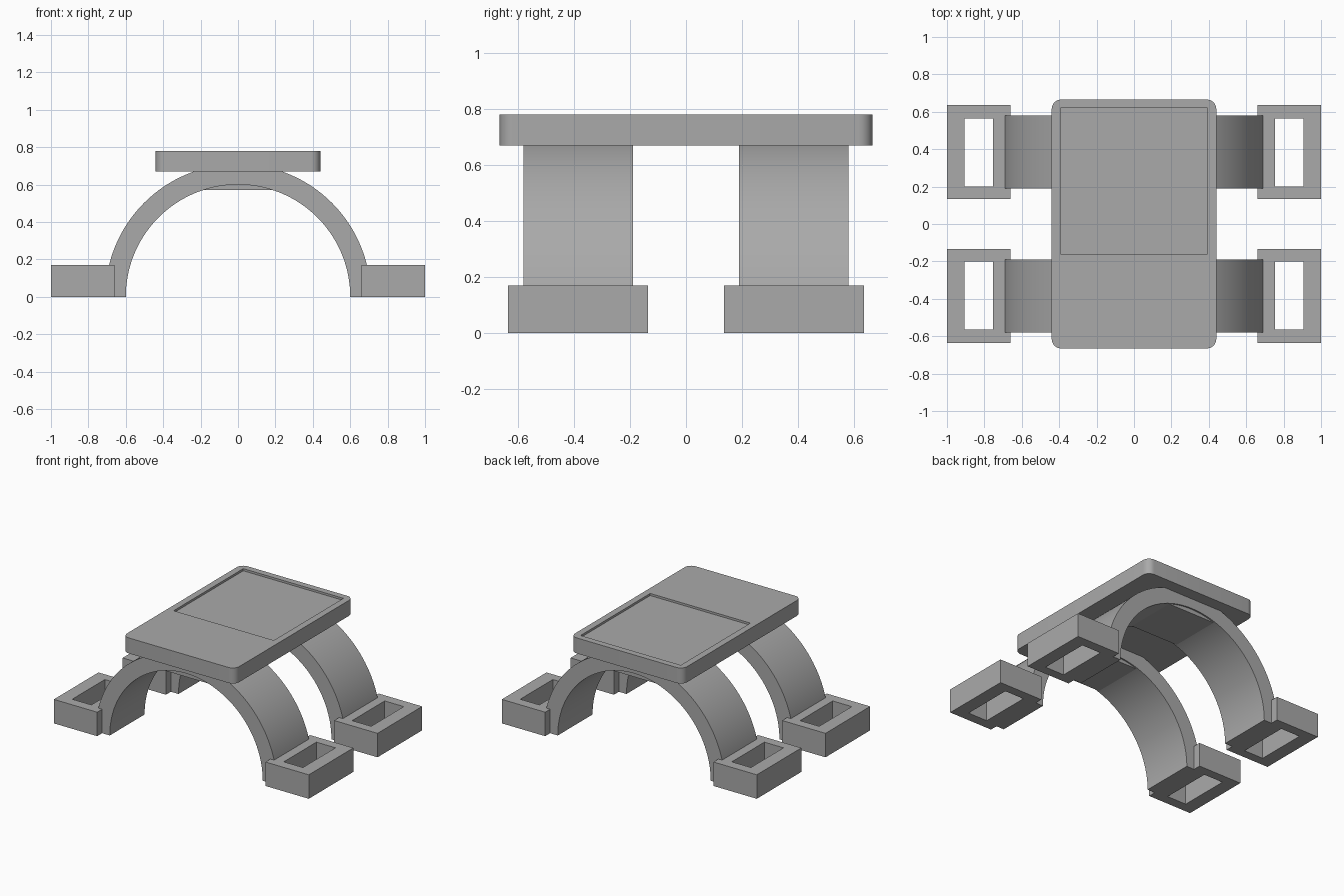
import bpy, bmesh, math

if "Cube" in bpy.data.objects:
    bpy.data.objects.remove(bpy.data.objects["Cube"], do_unlink=True)

grey = bpy.data.materials.new("plain_grey")
grey.use_nodes = True
GREY = (0.4, 0.4, 0.4, 1)
grey.diffuse_color = GREY
grey.node_tree.nodes["Principled BSDF"].inputs["Base Color"].default_value = GREY


def add_object(name, bm):
    bmesh.ops.recalc_face_normals(bm, faces=bm.faces)
    mesh = bpy.data.meshes.new(name)
    bm.to_mesh(mesh)
    bm.free()
    mesh.materials.append(grey)
    obj = bpy.data.objects.new(name, mesh)
    bpy.context.collection.objects.link(obj)
    return obj


def box(name, x, y, z, corner=0):
    """Box from (min, max) ranges, with optional rounded upright corners."""
    bm = bmesh.new()
    bmesh.ops.create_cube(bm, size=1)
    for v in bm.verts:
        v.co = [r[0] if c < 0 else r[1] for c, r in zip(v.co, (x, y, z))]
    if corner:
        upright = [e for e in bm.edges
                   if abs(e.verts[0].co.z - e.verts[1].co.z) > 0.01]
        bmesh.ops.bevel(bm, geom=upright, offset=corner, segments=8,
                        profile=0.5, affect='EDGES')
    return add_object(name, bm)


def cut(obj, cutter):
    """Subtract the cutter, then remove it."""
    mod = obj.modifiers.new("cut", 'BOOLEAN')
    mod.operation = 'DIFFERENCE'
    mod.solver = 'EXACT'
    mod.object = cutter
    cutter.hide_render = True
    bpy.context.view_layer.objects.active = obj
    bpy.ops.object.modifier_apply(modifier=mod.name)
    bpy.data.objects.remove(cutter, do_unlink=True)


def smooth(obj):
    bpy.ops.object.select_all(action='DESELECT')
    obj.select_set(True)
    bpy.context.view_layer.objects.active = obj
    bpy.ops.object.shade_smooth_by_angle(angle=math.radians(30))


def arch(name, y0, y1, inner, outer, steps=64):
    """Half ring standing on the ground, extruded along y."""
    bm = bmesh.new()
    rows = []
    for i in range(steps + 1):
        a = math.pi * i / steps
        rows.append([bm.verts.new((r * math.cos(a), y, r * math.sin(a)))
                     for r, y in ((inner, y0), (outer, y0), (outer, y1), (inner, y1))])
    for p, q in zip(rows, rows[1:]):
        for k in range(4):
            n = (k + 1) % 4
            bm.faces.new((p[k], p[n], q[n], q[k]))
    bm.faces.new(rows[0])
    bm.faces.new(rows[-1])
    return add_object(name, bm)


def span(side, a, b):
    return tuple(sorted((side * a, side * b)))


# Top plate with a shallow recessed panel
plate = box("top_plate", (-0.44, 0.44), (-0.665, 0.665), (0.67, 0.78), corner=0.05)
cut(plate, box("panel_cutter", (-0.393, 0.393), (-0.16, 0.62), (0.765, 0.85)))
smooth(plate)

# Two arches, each with a mounting block under the plate and a hollow foot at each end
for end, sy in (("front", -1), ("back", 1)):
    smooth(arch(end + "_arch", *span(sy, 0.19, 0.58), 0.6, 0.71))
    box(end + "_mount_block", (-0.2, 0.2), span(sy, 0.2, 0.57), (0.57, 0.69))
    for side, sx in (("right", -1), ("left", 1)):
        name = f"{end}_{side}_foot"
        foot = box(name, span(sx, 0.66, 1), span(sy, 0.135, 0.635), (0, 0.17))
        cut(foot, box("foot_cutter", span(sx, 0.755, 0.905),
                      span(sy, 0.2, 0.565), (-0.1, 0.3)))
